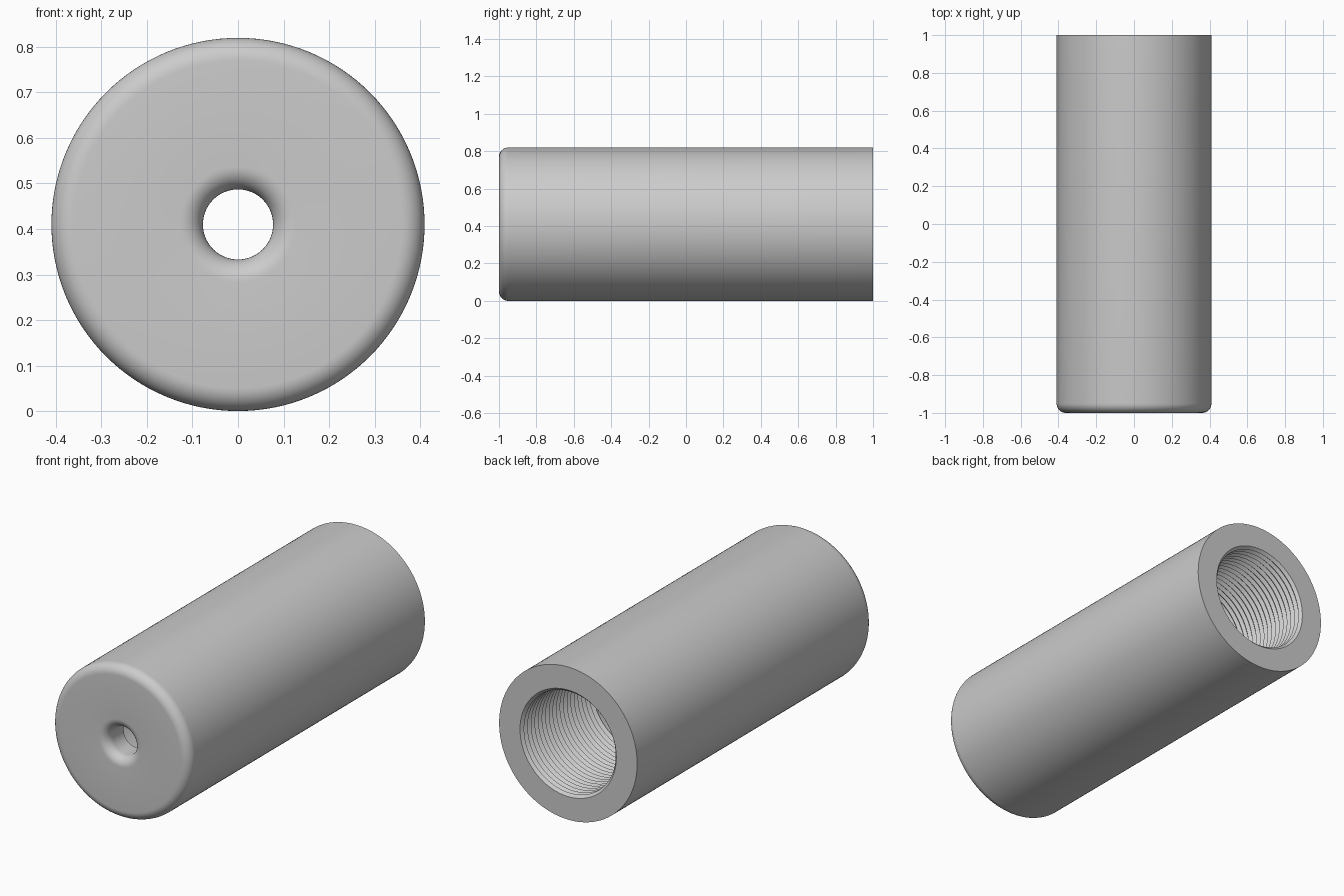
import bpy, bmesh, math

cube = bpy.data.objects.get("Cube")
if cube:
    bpy.data.objects.remove(cube, do_unlink=True)

RADIUS, HALF = 0.41, 1.0
HOLE, BORE, ROOT = 0.077, 0.272, 0.286
FILLET, WALL = 0.05, 0.14
THREAD_LENGTH, TURNS = 0.61, 20
SEGMENTS, ARC = 128, 10


def fillet(r_centre, start, end):
    """Quarter round on the front rim, as (radius, y) points."""
    points = []
    for i in range(ARC + 1):
        a = math.radians(start + (end - start) * i / ARC)
        points.append((r_centre + FILLET * math.cos(a),
                       -HALF + FILLET + FILLET * math.sin(a)))
    return points


# Outer wall and rounded front face, from the back rim to the hole
profile = [(ROOT, HALF), (RADIUS, HALF)]
profile += fillet(RADIUS - FILLET, 0, -90)
profile += fillet(HOLE + FILLET, -90, -180)

# Front wall, smooth chamber and threaded bore
thread_start = HALF - THREAD_LENGTH
profile += [(HOLE, -HALF + WALL), (ROOT, -HALF + WALL), (ROOT, thread_start)]
pitch = THREAD_LENGTH / TURNS
for i in range(TURNS):
    y = thread_start + pitch * i
    profile.append((BORE, y + pitch * 0.5))
    if i < TURNS - 1:
        profile.append((ROOT, y + pitch))

# Revolve the closed profile about the y axis
bm = bmesh.new()
verts = [bm.verts.new((r, y, 0)) for r, y in profile]
edges = [bm.edges.new((verts[i - 1], verts[i])) for i in range(len(verts))]
bmesh.ops.spin(bm, geom=verts + edges, cent=(0, 0, 0), axis=(0, 1, 0),
               angle=math.tau, steps=SEGMENTS, use_duplicate=False)
bmesh.ops.remove_doubles(bm, verts=bm.verts[:], dist=0.0002)
bmesh.ops.recalc_face_normals(bm, faces=bm.faces[:])
mesh = bpy.data.meshes.new("threaded_sleeve")
bm.to_mesh(mesh)
bm.free()

sleeve = bpy.data.objects.new("threaded_sleeve", mesh)
sleeve.location.z = RADIUS
bpy.context.collection.objects.link(sleeve)

# Plain grey finish
grey = bpy.data.materials.new("plain_grey")
grey.use_nodes = True
colour = (0.6, 0.6, 0.6, 1)
grey.diffuse_color = colour
grey.node_tree.nodes["Principled BSDF"].inputs["Base Color"].default_value = colour
mesh.materials.append(grey)

bpy.ops.object.select_all(action="DESELECT")
sleeve.select_set(True)
bpy.context.view_layer.objects.active = sleeve
bpy.ops.object.shade_smooth_by_angle(angle=math.radians(30))
